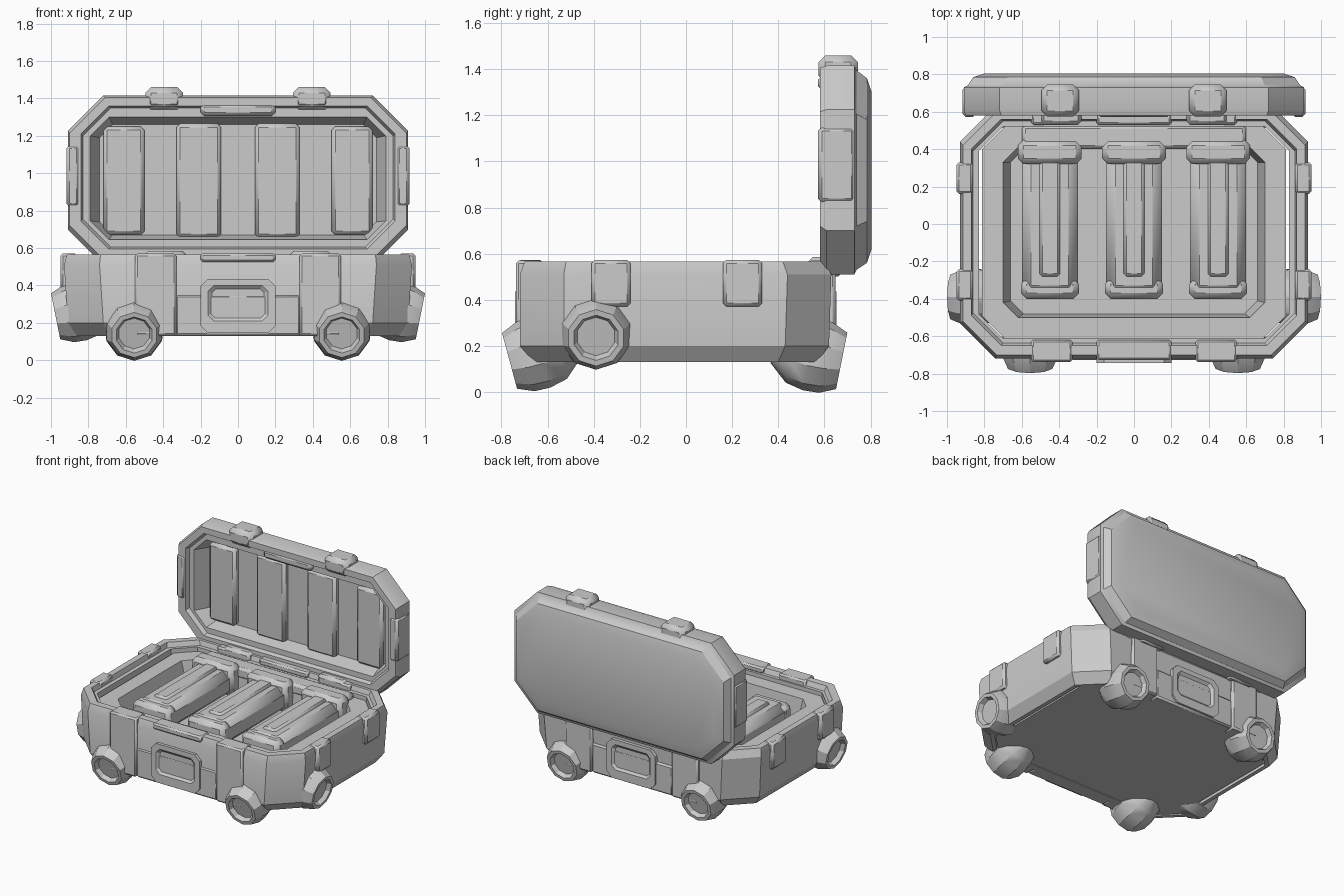
import bpy, bmesh, math
from mathutils import Vector

start_cube = bpy.data.objects.get("Cube")
if start_cube:
    bpy.data.objects.remove(start_cube, do_unlink=True)

grey = bpy.data.materials.new("plain_grey")
grey.use_nodes = True
grey.diffuse_color = (0.6, 0.6, 0.6, 1)
grey.node_tree.nodes["Principled BSDF"].inputs["Base Color"].default_value = grey.diffuse_color


def finish(name, bm, bevel=0.0):
    """Turn a bmesh into a named, shaded object."""
    bmesh.ops.recalc_face_normals(bm, faces=bm.faces)
    mesh = bpy.data.meshes.new(name)
    bm.to_mesh(mesh)
    bm.free()
    mesh.materials.append(grey)
    obj = bpy.data.objects.new(name, mesh)
    bpy.context.collection.objects.link(obj)
    if bevel:
        mod = obj.modifiers.new("bevel", "BEVEL")
        mod.width = bevel
        mod.segments = 1
    bpy.ops.object.select_all(action="DESELECT")
    obj.select_set(True)
    bpy.context.view_layer.objects.active = obj
    bpy.ops.object.shade_smooth_by_angle(angle=math.radians(28))
    return obj


def loft(name, loops, closed=False):
    """Bridge point loops in order; cap the ends or join last to first."""
    bm = bmesh.new()
    rings = [[bm.verts.new(p) for p in loop] for loop in loops]
    pairs = list(zip(rings, rings[1:]))
    if closed:
        pairs.append((rings[-1], rings[0]))
    for a, b in pairs:
        for i in range(len(a)):
            j = (i + 1) % len(a)
            bm.faces.new((a[i], a[j], b[j], b[i]))
    if not closed:
        bm.faces.new(rings[0])
        bm.faces.new(rings[-1])
    return finish(name, bm)


def octagon(half, low, high, cut, depth, upright=False):
    """Rectangle with cut corners, lying flat or standing upright."""
    pts = [(-half, low + cut), (-half + cut, low), (half - cut, low), (half, low + cut),
           (half, high - cut), (half - cut, high), (-half + cut, high), (-half, high - cut)]
    return [(x, depth, v) if upright else (x, v, depth) for x, v in pts]


def box(name, xs, ys, zs, bevel=0.012):
    bm = bmesh.new()
    bmesh.ops.create_cube(bm, size=1)
    for v in bm.verts:
        v.co = [lo + (c + 0.5) * (hi - lo)
                for c, (lo, hi) in zip(v.co, (sorted(xs), sorted(ys), sorted(zs)))]
    return finish(name, bm, bevel)


def pair(name, xs, ys, zs, bevel=0.012):
    for side, s in (("left", 1), ("right", -1)):
        box(f"{side}_{name}", [s * x for x in xs], ys, zs, bevel)


def foot(name, face, direction):
    """Faceted rounded foot with a recessed end, built back from its face."""
    axis = Vector(direction).normalized()
    u = axis.cross(Vector((0, 0, 1))).normalized()
    w = axis.cross(u)
    sides = 10
    profile = [(0.07, -0.3), (0.14, -0.22), (0.158, -0.14), (0.155, -0.07),
               (0.125, 0), (0.1, 0), (0.085, -0.03)]
    loops = []
    for r, d in profile:
        loops.append([Vector(face) + axis * d
                      + (u * math.cos(t) + w * math.sin(t)) * r
                      for t in (math.tau * (k + 0.5) / sides for k in range(sides))])
    loft(name, loops)


# Lower case: hollow wall with a chamfered foot edge and stepped rim
loft("base_shell", [octagon(*r) for r in (
    (0.86, -0.66, 0.57, 0.17, 0.13),
    (0.91, -0.72, 0.62, 0.19, 0.2),
    (0.93, -0.72, 0.63, 0.19, 0.51),
    (0.915, -0.7, 0.6, 0.18, 0.565),
    (0.87, -0.65, 0.56, 0.16, 0.565),
    (0.86, -0.635, 0.55, 0.16, 0.53),
    (0.83, -0.61, 0.52, 0.13, 0.53),
    (0.83, -0.61, 0.52, 0.13, 0.13))], closed=True)

# Inner tray with a sunken floor
loft("inner_tray", [octagon(*r) for r in (
    (0.812, -0.62, 0.53, 0.13, 0.135),
    (0.812, -0.62, 0.53, 0.13, 0.5),
    (0.7, -0.5, 0.41, 0.08, 0.5),
    (0.66, -0.48, 0.4, 0.07, 0.34))])
box("tray_back_shelf", (-0.6, 0.6), (0.4, 0.53), (0.45, 0.535), 0.02)

# Three stored canisters with end caps
for label, x in (("right", -0.45), ("middle", 0), ("left", 0.45)):
    box(f"{label}_canister", (x - 0.15, x + 0.15), (-0.38, 0.4), (0.33, 0.52), 0.05)
    box(f"{label}_canister_ridge", (x - 0.055, x + 0.055), (-0.28, 0.34), (0.48, 0.535), 0.015)
    box(f"{label}_canister_front_cap", (x - 0.155, x + 0.155), (-0.4, -0.29), (0.33, 0.51), 0.03)
    box(f"{label}_canister_back_cap", (x - 0.17, x + 0.17), (0.32, 0.45), (0.33, 0.555), 0.03)

# Front and back face details: straps, lower panel, recessed latch plate, top tab
for end, s, wall in (("front", -1, 0.72), ("back", 1, 0.63)):
    inner, outer = s * (wall - 0.1), s * (wall + 0.008)
    pair(f"{end}_strap", (0.33, 0.55), (inner, s * (wall + 0.018)), (0.13, 0.57))
    box(f"{end}_lower_panel", (-0.335, 0.335), (inner, outer), (0.13, 0.35))
    box(f"{end}_top_tab", (-0.2, 0.2), (inner, outer), (0.525, 0.572))
    loft(f"{end}_latch_plate", [octagon(*r, upright=True) for r in (
        (0.2, 0.145, 0.435, 0.04, inner),
        (0.2, 0.145, 0.435, 0.04, s * (wall + 0.022)),
        (0.16, 0.21, 0.4, 0.03, s * (wall + 0.022)),
        (0.14, 0.23, 0.38, 0.02, s * (wall + 0.005)))])

# Side bands on the lower case
for label, low in (("front", -0.41), ("rear", 0.16)):
    pair(f"{label}_side_band", (0.86, 0.95), (low, low + 0.17), (0.37, 0.572), 0.015)

# Feet: front, back and forward side pairs
for side, s in (("left", 1), ("right", -1)):
    foot(f"{side}_front_foot", (s * 0.555, -0.765, 0.135), (0, -1, -0.27))
    foot(f"{side}_back_foot", (s * 0.555, 0.675, 0.135), (0, 1, -0.2))
    foot(f"{side}_side_foot", (s * 0.975, -0.39, 0.235), (s, 0, -0.2))

# Open lid standing at the back, with stepped rim and domed outer panel
loft("lid_shell", [octagon(*r, upright=True) for r in (
    (0.8, 0.62, 1.3, 0.16, 0.805),
    (0.86, 0.56, 1.36, 0.18, 0.785),
    (0.89, 0.53, 1.395, 0.19, 0.74),
    (0.91, 0.51, 1.415, 0.19, 0.73),
    (0.91, 0.51, 1.415, 0.19, 0.61),
    (0.9, 0.53, 1.405, 0.19, 0.58),
    (0.84, 0.595, 1.36, 0.15, 0.58),
    (0.83, 0.605, 1.35, 0.15, 0.61),
    (0.79, 0.645, 1.3, 0.1, 0.61),
    (0.74, 0.67, 1.26, 0.07, 0.72))])

# Padded ribs inside the lid
pair("inner_lid_rib", (0.09, 0.33), (0.675, 0.74), (0.655, 1.265), 0.02)
pair("outer_lid_rib", (0.5, 0.72), (0.675, 0.74), (0.67, 1.25), 0.02)

# Lid clasps, side brackets and centre tab
pair("lid_clasp", (0.295, 0.495), (0.575, 0.745), (1.34, 1.46), 0.03)
pair("lid_side_bracket", (0.845, 0.918), (0.572, 0.735), (0.82, 1.15), 0.018)
box("lid_centre_tab", (-0.2, 0.2), (0.573, 0.63), (1.305, 1.375), 0.02)

# Hinges joining lid and base
pair("hinge", (0.28, 0.5), (0.53, 0.68), (0.5, 0.585), 0.02)
box("hinge_bar", (-0.6, 0.6), (0.56, 0.64), (0.5, 0.555), 0.015)
